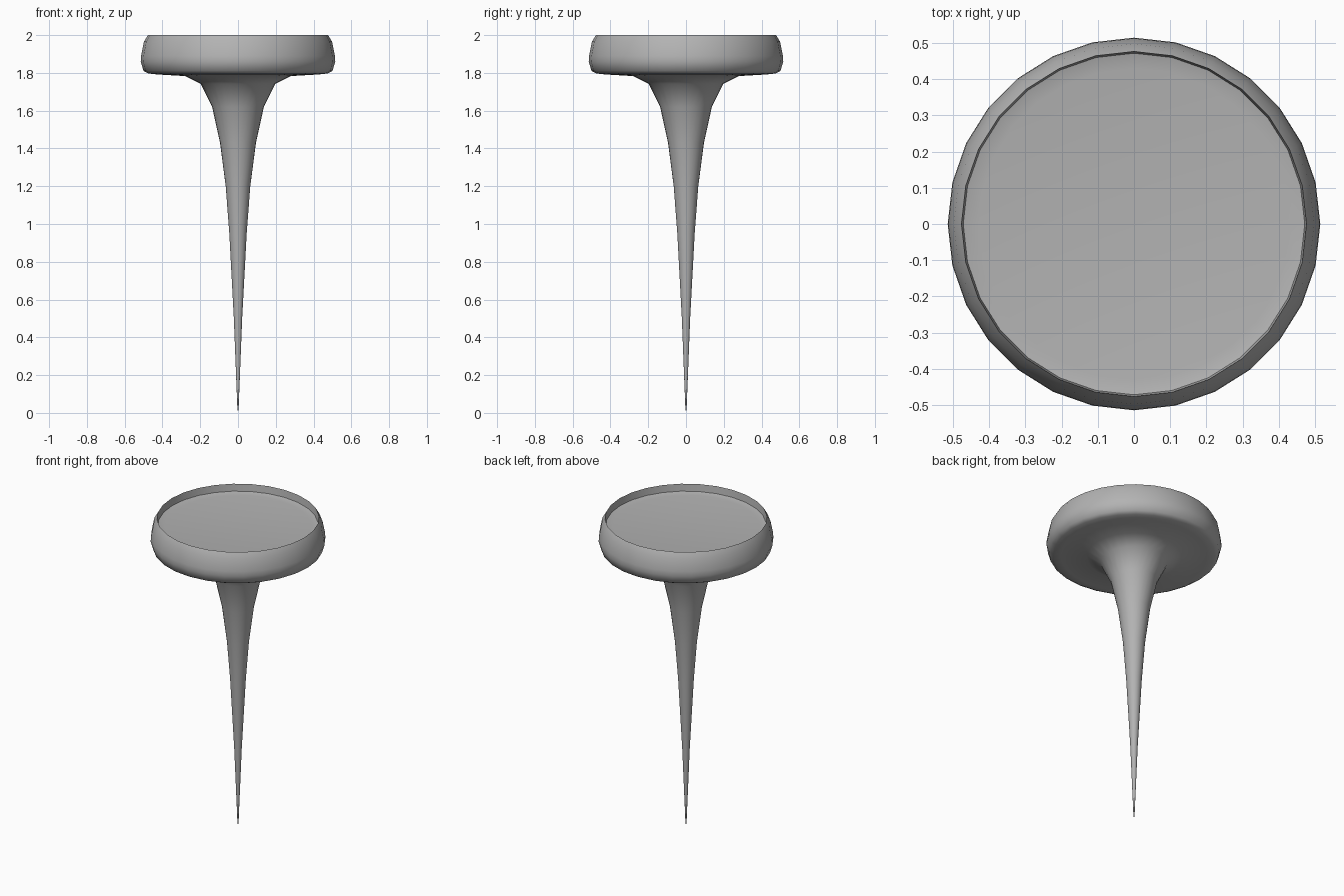
import bpy, bmesh, math

if "Cube" in bpy.data.objects:
    bpy.data.objects.remove(bpy.data.objects["Cube"])

SEGMENTS = 28

grey = bpy.data.materials.new("dark_grey")
grey.diffuse_color = (0.45, 0.45, 0.45, 1)
grey.use_nodes = True
grey.node_tree.nodes["Principled BSDF"].inputs["Base Color"].default_value = grey.diffuse_color


def lathe(name, profile):
    """Spin an (r, z) profile around the z axis."""
    bm = bmesh.new()
    verts = [bm.verts.new((r, 0, z)) for r, z in profile]
    edges = [bm.edges.new(pair) for pair in zip(verts, verts[1:])]
    bmesh.ops.spin(bm, geom=verts + edges, cent=(0, 0, 0), axis=(0, 0, 1),
                   angle=math.tau, steps=SEGMENTS, use_duplicate=False)
    bmesh.ops.remove_doubles(bm, verts=bm.verts, dist=0.0003)
    bmesh.ops.recalc_face_normals(bm, faces=bm.faces)
    mesh = bpy.data.meshes.new(name)
    bm.to_mesh(mesh)
    bm.free()
    mesh.materials.append(grey)
    obj = bpy.data.objects.new(name, mesh)
    bpy.context.collection.objects.link(obj)
    bpy.ops.object.select_all(action='DESELECT')
    obj.select_set(True)
    bpy.context.view_layer.objects.active = obj
    bpy.ops.object.shade_smooth_by_angle(angle=math.radians(50))
    return obj


# Tapered spike flaring into the rounded head, with a shallow recess on top
spike = [(0, 0), (0.004, 0.04), (0.022, 0.5), (0.046, 0.95), (0.065, 1.2),
         (0.095, 1.43), (0.137, 1.62), (0.197, 1.742), (0.28, 1.783)]
head = [(0.43, 1.792), (0.475, 1.797), (0.5, 1.81), (0.515, 1.86),
        (0.513, 1.89), (0.498, 1.965), (0.477, 2.0)]
recess = [(0.472, 1.954), (0.46, 1.951), (0.43, 1.947), (0, 1.945)]

lathe("spiked_dish", spike + head + recess)
